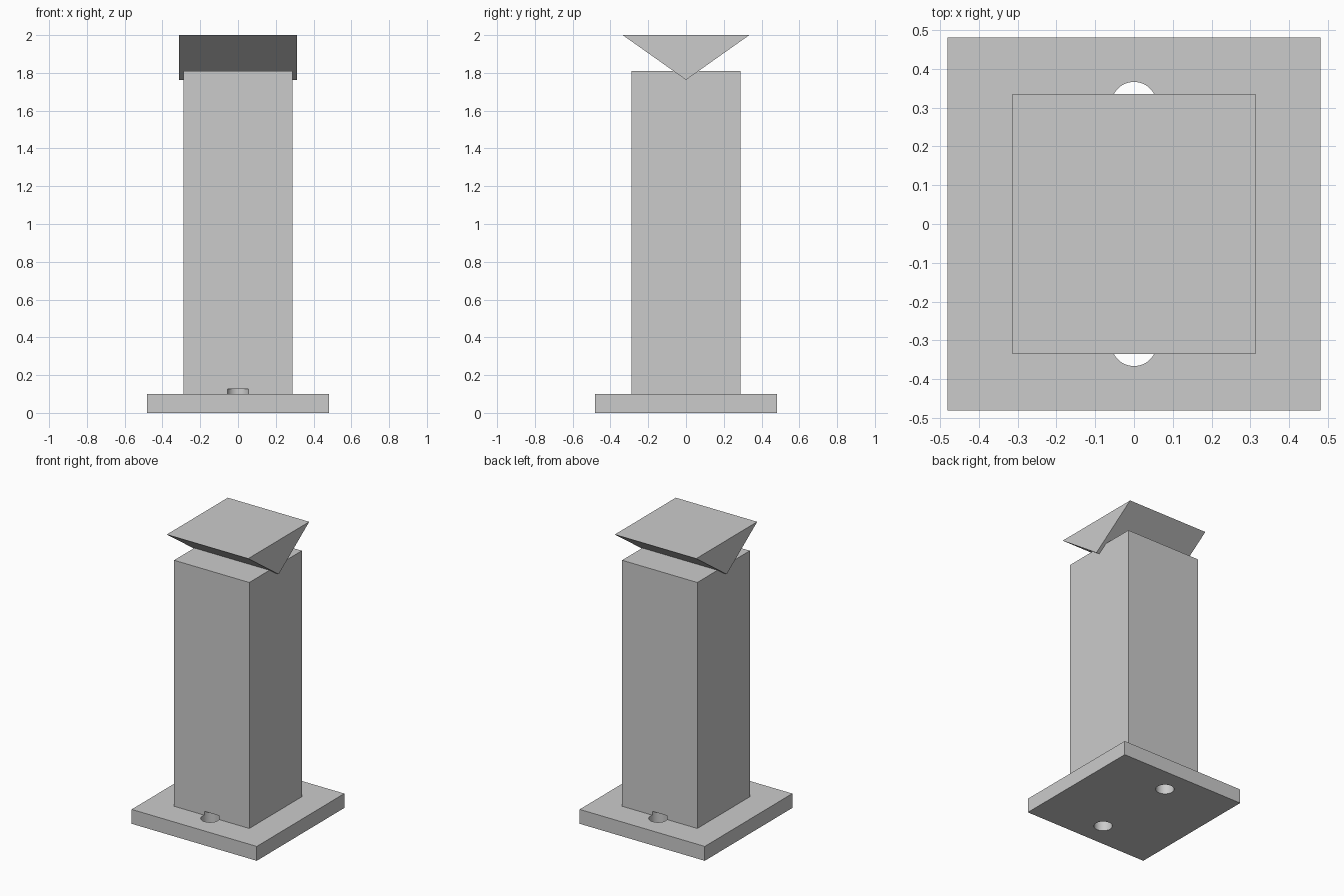
import bpy
import bmesh

old = bpy.data.objects.get("Cube")
if old:
    bpy.data.objects.remove(old, do_unlink=True)

GREY = (0.6, 0.6, 0.6, 1.0)
grey = bpy.data.materials.new("plain grey")
grey.use_nodes = True
grey.diffuse_color = GREY
grey.node_tree.nodes["Principled BSDF"].inputs["Base Color"].default_value = GREY


def add_object(name, bm):
    bmesh.ops.recalc_face_normals(bm, faces=bm.faces)
    mesh = bpy.data.meshes.new(name)
    bm.to_mesh(mesh)
    bm.free()
    mesh.materials.append(grey)
    obj = bpy.data.objects.new(name, mesh)
    bpy.context.collection.objects.link(obj)
    return obj


def box(name, half, bottom, top):
    bm = bmesh.new()
    bmesh.ops.create_cube(bm, size=1)
    for v in bm.verts:
        v.co = (v.co.x * 2 * half, v.co.y * 2 * half, top if v.co.z > 0 else bottom)
    return add_object(name, bm)


def prism(name, profile, half_length):
    # Extrude a y-z profile along x
    bm = bmesh.new()
    face = bm.faces.new([bm.verts.new((-half_length, y, z)) for y, z in profile])
    ext = bmesh.ops.extrude_face_region(bm, geom=[face])
    verts = [g for g in ext["geom"] if isinstance(g, bmesh.types.BMVert)]
    bmesh.ops.translate(bm, verts=verts, vec=(2 * half_length, 0, 0))
    return add_object(name, bm)


def drill(name, y, radius, bottom, top):
    bm = bmesh.new()
    bmesh.ops.create_cone(bm, cap_ends=True, segments=48, radius1=radius,
                          radius2=radius, depth=top - bottom)
    bmesh.ops.translate(bm, verts=bm.verts, vec=(0, y, (top + bottom) / 2))
    obj = add_object(name, bm)
    obj.hide_render = True
    obj.hide_viewport = True
    return obj


# Square base plate, tall column and wedge cap standing on its edge
base_plate = box("base_plate", 0.481, 0, 0.1)
column = box("column", 0.289, 0.1, 1.81)
wedge_cap = prism("wedge_cap", [(0, 1.763), (0.335, 2), (-0.335, 2)], 0.313)

# Two bolt holes through the plate, ending inside the foot of the column
cutters = [drill(f"{side}_hole_cutter", y, 0.059, -0.1, 0.127)
           for side, y in (("front", -0.307), ("back", 0.307))]

for part in (base_plate, column):
    for cutter in cutters:
        cut = part.modifiers.new("bolt_hole", "BOOLEAN")
        cut.operation = "DIFFERENCE"
        cut.solver = "EXACT"
        cut.object = cutter
    bpy.ops.object.select_all(action="DESELECT")
    part.select_set(True)
    bpy.context.view_layer.objects.active = part
    for cut in list(part.modifiers):
        bpy.ops.object.modifier_apply(modifier=cut.name)
    bpy.ops.object.shade_smooth_by_angle()

# The cutters have done their work
for cutter in cutters:
    bpy.data.objects.remove(cutter, do_unlink=True)
